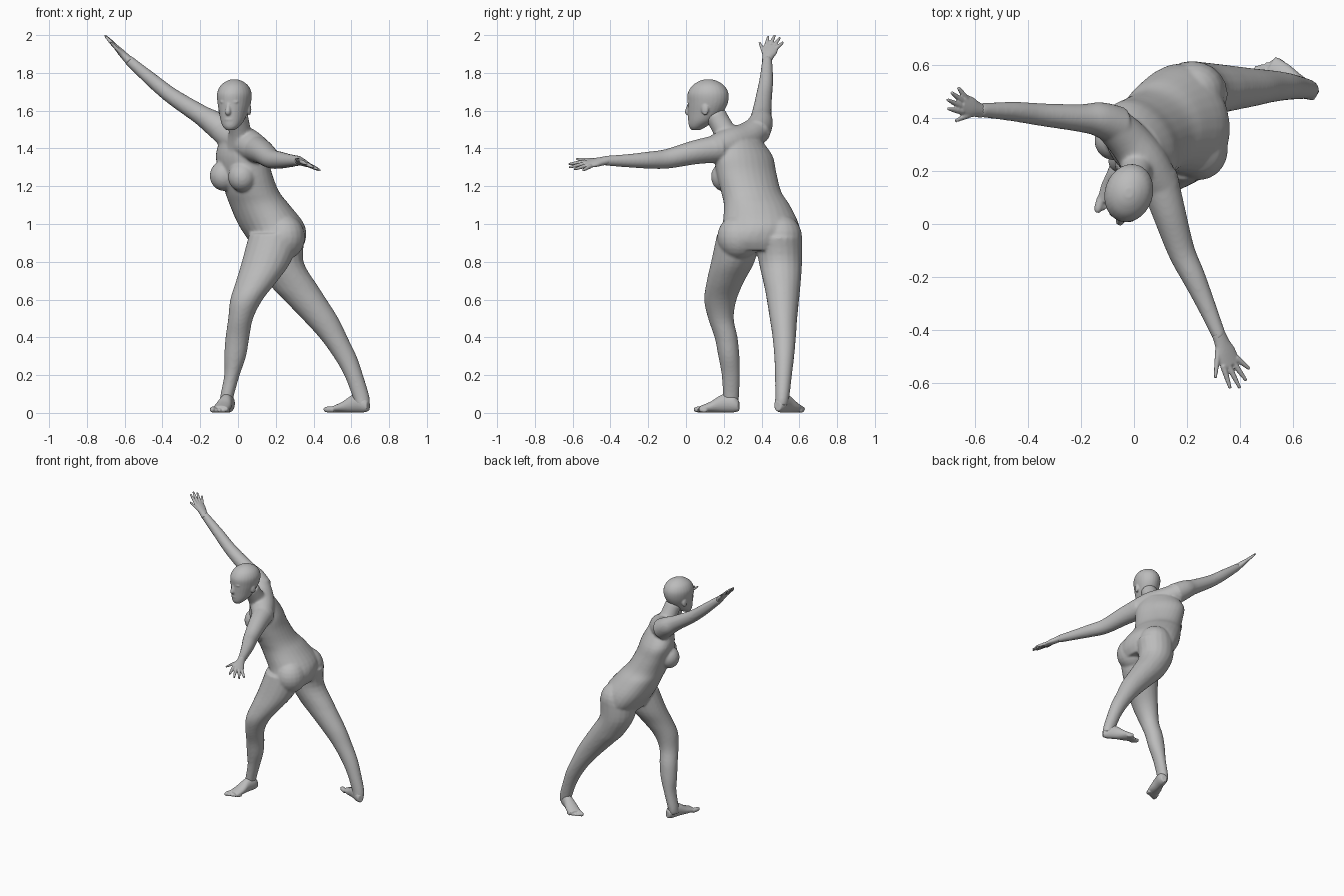
import bpy
import bmesh
from mathutils import Matrix, Vector
from math import sin, cos, pi

cube = bpy.data.objects.get("Cube")
if cube:
    bpy.data.objects.remove(cube, do_unlink=True)

grey = bpy.data.materials.new("plain grey")
grey.use_nodes = True
tone = (0.5, 0.5, 0.5, 1)
grey.diffuse_color = tone
grey.node_tree.nodes["Principled BSDF"].inputs["Base Color"].default_value = tone

X, Y, Z = (Vector(row) for row in Matrix.Identity(3))


def refine(rings, steps=4):
    """Catmull-Rom interpolation of ring tuples."""
    rings = [Vector(tuple(r) + (r[3],) if len(r) == 4 else r) for r in rings]
    last = len(rings) - 1
    out = []
    for i in range(last):
        a, b, c, d = (rings[min(max(k, 0), last)] for k in range(i - 1, i + 3))
        for j in range(steps):
            t = j / steps
            out.append(b + (c - a) * (t / 2)
                       + (a * 2 - b * 5 + c * 4 - d) * (t * t / 2)
                       + (b * 3 - a - c * 3 + d) * (t ** 3 / 2))
    return out + [rings[-1]]


def loft(bm, rings, side, side_end=None, normal=None, sides=20):
    """Closed tube through rings of (x, y, z, half width, half depth)."""
    rings = refine(rings)
    last = len(rings) - 1
    loops = []
    for i, ring in enumerate(rings):
        centre = ring.to_3d() if len(ring) == 3 else Vector(ring[:3])
        ahead = Vector(rings[min(i + 1, last)][:3])
        behind = Vector(rings[max(i - 1, 0)][:3])
        t = normal or (ahead - behind).normalized()
        s = side.lerp(side_end or side, i / last)
        s = (s - t * s.dot(t)).normalized()
        f = t.cross(s)
        loops.append([bm.verts.new(centre + s * ring[3] * cos(k * 2 * pi / sides)
                                   + f * ring[4] * sin(k * 2 * pi / sides))
                      for k in range(sides)])
    for low, high in zip(loops, loops[1:]):
        for k in range(sides):
            m = (k + 1) % sides
            bm.faces.new((low[k], low[m], high[m], high[k]))
    bm.faces.new(loops[0][::-1])
    bm.faces.new(loops[-1])


def blob(bm, centre, radii, yaw=0):
    place = (Matrix.Translation(centre) @ Matrix.Rotation(yaw, 4, "Z")
             @ Matrix.Diagonal((*radii, 1)))
    bmesh.ops.create_uvsphere(bm, u_segments=20, v_segments=12, radius=1, matrix=place)


def finish(name, bm, voxel, relax):
    """Fuse the overlapping volumes into one smooth skin."""
    bmesh.ops.recalc_face_normals(bm, faces=bm.faces)
    mesh = bpy.data.meshes.new(name)
    bm.to_mesh(mesh)
    bm.free()
    mesh.materials.append(grey)
    mesh.polygons.foreach_set("use_smooth", [True] * len(mesh.polygons))
    obj = bpy.data.objects.new(name, mesh)
    bpy.context.collection.objects.link(obj)
    fuse = obj.modifiers.new("fuse", "REMESH")
    fuse.mode = "VOXEL"
    fuse.voxel_size = voxel
    fuse.use_smooth_shade = True
    soft = obj.modifiers.new("soften", "SMOOTH")
    soft.factor = 0.5
    soft.iterations = relax


def build_hand(name, wrist, reach, thumb):
    wrist, reach, thumb = Vector(wrist), Vector(reach), Vector(thumb)
    k = reach.length / 0.205
    u = reach.normalized()
    v = (thumb - u * thumb.dot(u)).normalized()

    def at(along, across):
        return tuple(wrist + (u * along + v * across) * k)

    bm = bmesh.new()
    palm = [(-.02, .026, .023), (.02, .03, .021), (.06, .04, .018), (.11, .04, .012)]
    loft(bm, [(*at(a, 0), w, d) for a, w, d in palm], v, normal=u)
    # knuckle along/across, then fingertip along/across
    fingers = [(.03, .02, .13, .078), (.1, .03, .19, .037), (.105, .01, .205, 0),
               (.1, -.012, .19, -.035), (.095, -.031, .155, -.065)]
    for a, b, c, d in fingers:
        mid = at((a + c) / 2, (b + d) / 2)
        loft(bm, [(*at(a, b), .012), (*mid, .01), (*at(c, d), .006)],
             u.cross(v), sides=10)
    finish(name, bm, 0.004, 2)
    return v


def build_foot(name, heel, point, inner):
    """inner is +1 when the big toe lies to the left of the foot direction."""
    heel, u = Vector(heel), Vector(point).normalized()
    v = Z.cross(u) * inner
    bm = bmesh.new()
    sole = [(0, .036, .02, .026), (.03, .05, .033, .048), (.09, .05, .036, .048),
            (.15, .032, .045, .03), (.21, .02, .044, .017)]
    loft(bm, [(*(heel + u * s + Z * z), w, d) for s, z, w, d in sole], v, normal=u)
    for i in range(5):
        r = .016 if i == 0 else .011
        root = heel + u * (.195 - .007 * i) + v * (.032 - .017 * i) + Z * (r + .002)
        tip = root + u * (.06 - .006 * i)
        loft(bm, [(*root, r), (*root.lerp(tip, .7), r), (*tip, r * .6)], v, sides=10)
    finish(name, bm, 0.005, 2)


# hands and feet
left_thumb = build_hand("left_hand", (.325, -.43, 1.335), (.075, -.19, -.035), (-.9, -.35, .42))
right_thumb = build_hand("right_hand", (-.585, .43, 1.873), (-.12, .04, .127), (-.1, -1, 0))
build_foot("left_foot", (-.04, .28, 0), (-.07, -.25, 0), -1)
build_foot("right_foot", (.69, .485, 0), (-.22, .135, 0), 1)

# torso, turning from the hips to the chest
body = bmesh.new()
hip_side, chest_side = Vector((.15, -1, 0)), Vector((.66, -.75, 0))
torso = [(.21, .39, .86, .19, .12), (.205, .388, .92, .22, .15), (.175, .395, 1, .205, .172),
         (.115, .375, 1.1, .178, .155), (.075, .345, 1.17, .165, .138),
         (.04, .32, 1.27, .17, .125), (.02, .305, 1.36, .172, .115), (.01, .29, 1.44, .13, .085)]
loft(body, torso, hip_side, chest_side, Z, 28)
for centre in ((-.075, .315, 1.255), (.022, .207, 1.25)):
    blob(body, centre, (.075, .075, .08))
blob(body, (.245, .28, .93), (.11, .115, .12))
blob(body, (.225, .5, .93), (.12, .115, .12))

# shoulder girdle and neck
loft(body, [(.115, .13, 1.39, .068), (.045, .23, 1.425, .085),
            (-.02, .315, 1.455, .08), (-.09, .385, 1.505, .07)], Z)
loft(body, [(.02, .255, 1.41, .085), (.01, .205, 1.49, .06), (-.005, .155, 1.58, .057)], X)

# arms
loft(body, [(.09, .18, 1.4, .075), (.13, .05, 1.38, .064), (.178, -.1, 1.345, .052),
            (.225, -.2, 1.338, .045), (.27, -.3, 1.335, .036), (.325, -.43, 1.335, .026)], left_thumb)
loft(body, [(-.06, .37, 1.485, .075), (-.13, .395, 1.535, .066), (-.2, .4, 1.58, .053),
            (-.35, .413, 1.677, .043), (-.457, .425, 1.763, .037),
            (-.585, .43, 1.873, .026)], right_thumb)

# legs, sliced level with the ground
left_leg = [(.2, .285, .95, .14, .12), (.15, .248, .8, .13, .115), (.1, .21, .7, .11, .1),
            (.045, .182, .6, .086, .086), (.014, .185, .5, .066, .068), (-.003, .212, .4, .063, .061),
            (-.015, .227, .3, .058, .056), (-.032, .237, .2, .041, .048), (-.058, .238, .09, .036, .043),
            (-.063, .235, .04, .034, .04)]
right_leg = [(.22, .49, .93, .135, .125), (.225, .5, .8, .122, .115), (.3, .51, .67, .124, .096),
             (.355, .513, .6, .114, .086), (.435, .516, .5, .097, .073), (.505, .52, .4, .075, .062),
             (.566, .52, .3, .062, .053), (.612, .516, .2, .05, .045), (.65, .51, .09, .045, .038),
             (.66, .505, .04, .038, .035)]
for leg in (left_leg, right_leg):
    loft(body, leg, X, normal=Z)
finish("body", body, 0.008, 6)

# head, with its rings given as forward offset, height, half width, half depth
head = bmesh.new()
face = Vector((-.3, -.95, 0)).normalized()
cheek = Z.cross(face)
axis = Vector((-.02, .115, 0))


def on_head(forward, height, across=0):
    return axis + face * forward + cheek * across + Z * height


skull = [(.066, 1.497, .022, .022), (.056, 1.515, .042, .045), (.034, 1.545, .06, .071),
         (.013, 1.59, .074, .094), (0, 1.64, .086, .108), (-.002, 1.69, .09, .11),
         (-.003, 1.73, .074, .088), (-.003, 1.755, .044, .052), (-.003, 1.766, .015, .018)]
loft(head, [(*on_head(o, z), w, d) for o, z, w, d in skull], cheek, normal=Z, sides=28)
# nose, lips, brow and ears
loft(head, [(*on_head(.098, 1.645), .009), (*on_head(.107, 1.615), .012),
            (*on_head(.11, 1.592), .016), (*on_head(.1, 1.58), .01)], cheek, sides=12)
turn = cheek.to_2d().angle_signed(X.to_2d())
for height, out, wide, tall in ((1.553, .096, .026, .007), (1.54, .092, .022, .007),
                                (1.646, .094, .05, .009)):
    blob(head, on_head(out, height), (wide, .012, tall), turn)
for sign in (-1, 1):
    blob(head, on_head(-.01, 1.607, sign * .08), (.01, .02, .032), turn)
finish("head", head, 0.005, 3)
